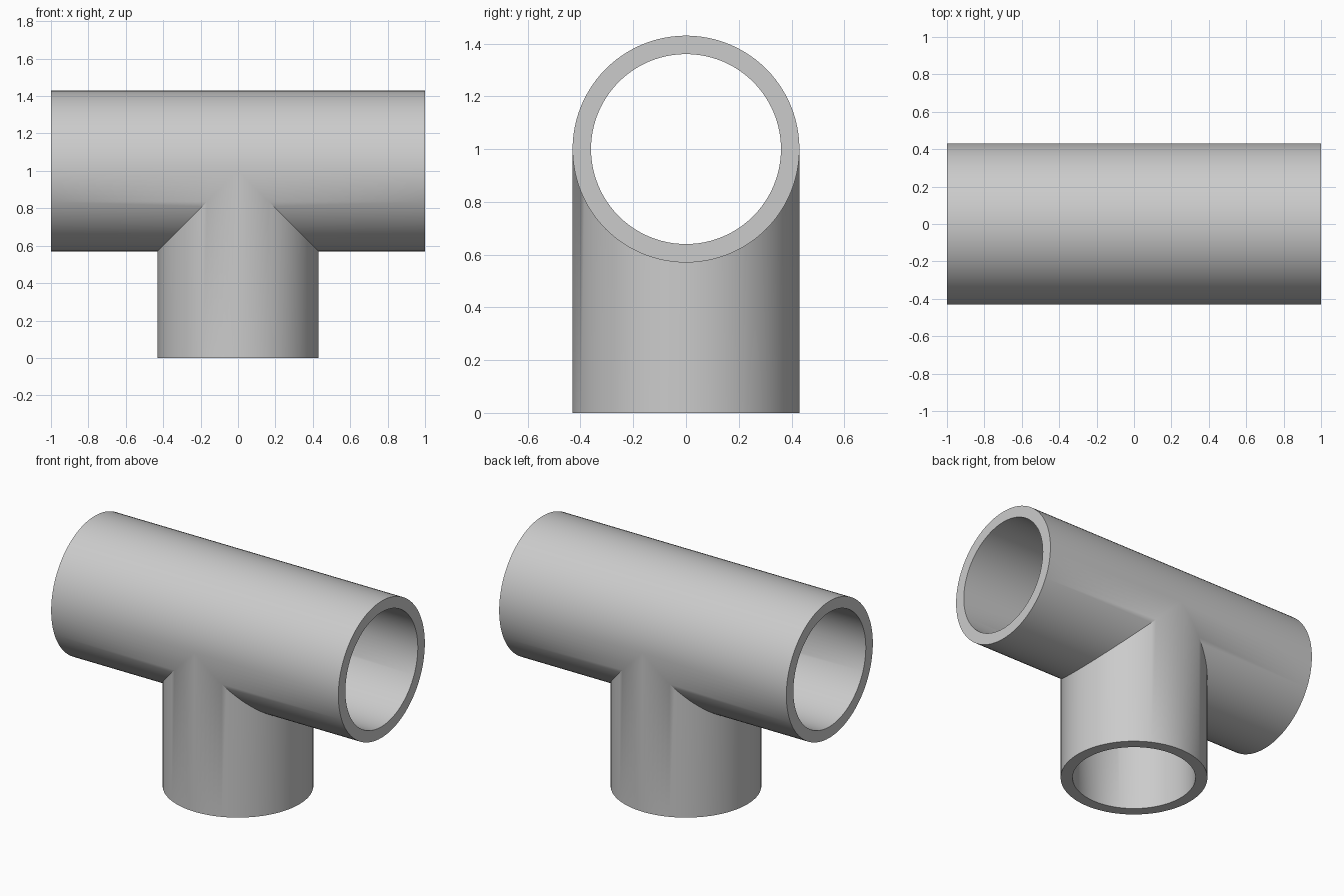
import bpy, bmesh, math

cube = bpy.data.objects.get("Cube")
if cube:
    bpy.data.objects.remove(cube, do_unlink=True)

SIDES = 96
OUTER, INNER = 0.43, 0.36
AXIS_Z, HALF_LENGTH = 1.0, 1.0

bm = bmesh.new()


def run_point(r, a, side, end):
    """Point on the horizontal pipe, at its open end or at the mitred joint."""
    joint = max(0.0, -r * math.sin(a))
    return (side * (HALF_LENGTH if end else joint), r * math.cos(a), AXIS_Z + r * math.sin(a))


def branch_point(r, a, end):
    """Point on the vertical pipe, at its open foot or at the mitred joint."""
    x = r * math.cos(a)
    return (x, r * math.sin(a), 0.0 if end else AXIS_Z - abs(x))


def ring(point):
    return [bm.verts.new(point(2 * math.pi * i / SIDES)) for i in range(SIDES)]


def bridge(first, second):
    for i in range(SIDES):
        j = (i + 1) % SIDES
        bm.faces.new((first[i], first[j], second[j], second[i]))


def pipe(point):
    """Outer wall, bore and the flat rim joining them at the open end."""
    ends = []
    for r in (OUTER, INNER):
        end = ring(lambda a: point(r, a, True))
        bridge(end, ring(lambda a: point(r, a, False)))
        ends.append(end)
    bridge(*ends)


# Two arms of the straight run, then the branch
for side in (-1, 1):
    pipe(lambda r, a, end: run_point(r, a, side, end))
pipe(branch_point)

# Weld the joint
bmesh.ops.remove_doubles(bm, verts=bm.verts[:], dist=0.0001)
bmesh.ops.recalc_face_normals(bm, faces=bm.faces[:])

mesh = bpy.data.meshes.new("pipe_tee")
bm.to_mesh(mesh)
bm.free()
tee = bpy.data.objects.new("pipe_tee", mesh)
bpy.context.collection.objects.link(tee)

# Plain grey material
grey = bpy.data.materials.new("light_grey")
grey.use_nodes = True
colour = (0.6, 0.6, 0.6, 1.0)
grey.diffuse_color = colour
grey.node_tree.nodes["Principled BSDF"].inputs["Base Color"].default_value = colour
mesh.materials.append(grey)

# Smooth walls, sharp rims and joint
bpy.ops.object.select_all(action="DESELECT")
tee.select_set(True)
bpy.context.view_layer.objects.active = tee
bpy.ops.object.shade_smooth_by_angle(angle=math.radians(30))
